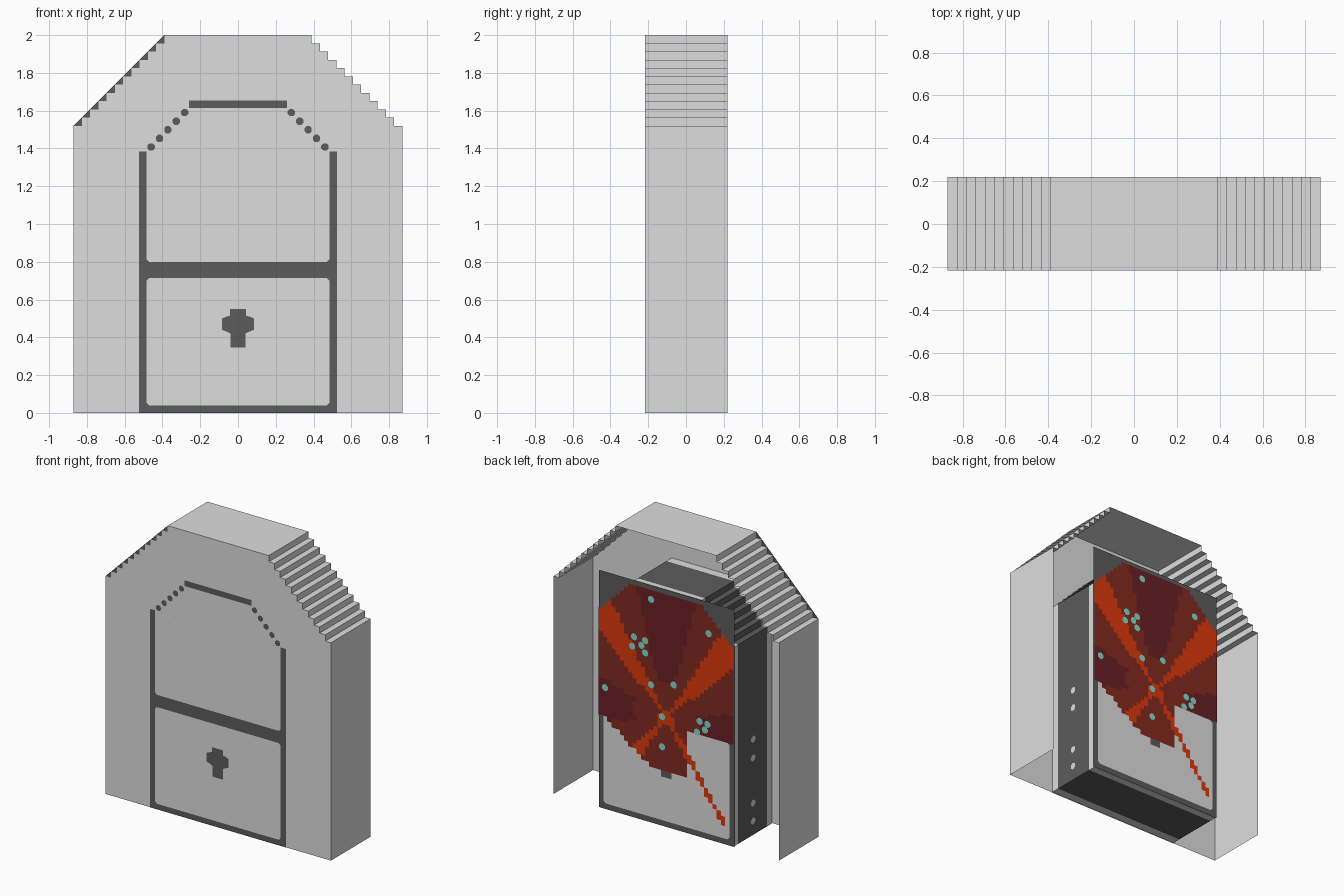
import bpy, math

if "Cube" in bpy.data.objects:
    bpy.data.objects.remove(bpy.data.objects["Cube"])

def material(name, r, g, b):
    m = bpy.data.materials.new(name)
    m.diffuse_color = (r, g, b, 1)
    m.use_nodes = True
    m.node_tree.nodes["Principled BSDF"].inputs["Base Color"].default_value = m.diffuse_color
    return m

LIGHT = material("light stone", .73, .73, .73)
DARK = material("dark iron", .107, .107, .107)
RED = material("brick red", .225, .024, .015)
ORANGE = material("ember orange", .72, .040, .003)
MAROON = material("deep maroon", .145, .014, .018)
TEAL = material("pale teal", .23, .70, .60)

def make(name, verts, faces, mats, idx=None):
    me = bpy.data.meshes.new(name)
    me.from_pydata(verts, [], faces)
    for m in mats:
        me.materials.append(m)
    if idx:
        for p, i in zip(me.polygons, idx):
            p.material_index = i
    me.update()
    ob = bpy.data.objects.new(name, me)
    bpy.context.collection.objects.link(ob)
    return ob

def plates(name, shapes, y, mat):
    """Flat polygons in the x-z plane; given counter-clockwise from the front."""
    verts, faces = [], []
    for pts in shapes:
        pts = pts if y < 0 else pts[::-1]
        faces.append(list(range(len(verts), len(verts) + len(pts))))
        verts += [(x, y, z) for x, z in pts]
    return make(name, verts, faces, [mat])

def rect(x0, z0, x1, z1, c=0.0):
    if not c:
        return [(x0, z0), (x1, z0), (x1, z1), (x0, z1)]
    return [(x0 + c, z0), (x1 - c, z0), (x1, z0 + c), (x1, z1 - c),
            (x1 - c, z1), (x0 + c, z1), (x0, z1 - c), (x0, z0 + c)]

def disc(cx, cz, r, n=8):
    return [(cx + r * math.cos(math.tau * (i + .5) / n),
             cz + r * math.sin(math.tau * (i + .5) / n)) for i in range(n)]

def stepped_arch(w, top_w, h, n):
    """Outline from lower right, up the stepped shoulder, to lower left."""
    s = (w - top_w) / n
    right = [(w, 0)]
    for k in range(n, 0, -1):
        right += [(top_w + k * s, h - k * s), (top_w + (k - 1) * s, h - k * s)]
    right.append((top_w, h))
    return right + [(-x, z) for x, z in reversed(right)]

def extrude(name, prof, ys, mats, idx, closed):
    n = len(prof)
    verts = [(x, y, z) for y in ys for x, z in prof]
    faces, ids = [], []
    for j in range(len(ys) - 1):
        for i in range(n if closed else n - 1):
            k = (i + 1) % n
            faces.append((j * n + i, j * n + k, (j + 1) * n + k, (j + 1) * n + i))
            ids.append(idx[j])
    return make(name, verts, faces, mats, ids)

# Outer shell: front wall plus stepped sides and roof, open behind and below
FRONT = -.218
outer = stepped_arch(.87, .39, 2.0, 11)
plates("front_wall", [outer], FRONT, LIGHT)
extrude("shell_sides_and_roof", outer, [FRONT, .22], [LIGHT], [0], False)

# Dark triangles filling the notches on the left shoulder
s = .48 / 11
plates("left_shoulder_fillers",
       [[(-.39 - k * s, 2 - k * s), (-.39 - (k + 1) * s, 2 - (k + 1) * s),
         (-.39 - k * s, 2 - (k + 1) * s)] for k in range(11)], FRONT, DARK)

# Door box: stepped arch tunnel with light strips at both ends
inner = stepped_arch(.515, .26, 1.645, 6)
extrude("door_box", inner, [-.214, -.155, .16, .213], [LIGHT, DARK], [0, 1, 0], True)

# Bolts on both door sides
verts, faces = [], []
for side in (-1, 1):
    for z in (.67, .54, .225, .10):
        ring = disc(0, z, .024)
        ring = ring if side > 0 else ring[::-1]
        faces.append(list(range(len(verts), len(verts) + len(ring))))
        verts += [(side * .519, y, zz) for y, zz in ring]
make("side_bolts", verts, faces, [LIGHT])

# Lock plate outline, shared by both door faces
lock = [(-.04, .345), (.04, .345), (.04, .42), (.06, .43), (.085, .44), (.085, .50),
        (.06, .51), (.042, .515), (.042, .55), (-.042, .55), (-.042, .515),
        (-.06, .51), (-.085, .50), (-.085, .44), (-.06, .43), (-.04, .42)]
low_panel = rect(-.485, .04, .485, .715, .015)

# Front door
plates("front_door_frame", [rect(-.523, 0, .523, 1.385)], -.2205, DARK)
plates("front_door_panels", [low_panel,
       [(-.47, .80), (.47, .80), (.485, .815), (.485, 1.386), (-.485, 1.386), (-.485, .815)]],
       -.2225, LIGHT)
plates("front_top_bar", [rect(-.26, 1.615, .26, 1.655)], -.2205, DARK)
plates("front_arch_studs", [disc(sx * (.282 + k * .0445), 1.59 - k * .0455, .021)
       for k in range(5) for sx in (-1, 1)], -.2205, DARK)
plates("front_lock", [lock], -.2245, DARK)

# Back door: rectangular dark plate with light panels
plates("back_door_frame", [rect(-.523, 0, .523, 1.655)], .2135, DARK)
plates("back_door_panels", [low_panel,
       [(-.47, .80), (.47, .80), (.485, .815), (.485, 1.38), (.26, 1.61),
        (-.26, 1.61), (-.485, 1.38), (-.485, .815)]], .2155, LIGHT)
plates("back_lock", [lock], .2175, DARK)

# Lower edge of the swirl, which trails off in one thin ray
def in_swirl(x, z):
    if abs(x) + z > 1.89 or z > 1.63:
        return False
    if x < -.15:
        ray = abs(z - (.49 + (x + .2) * 1.42)) < .03 and z > .13
        return z > .70 or ray
    return z > .38 + .7 * max(0, x - .1)

# Swirling panel on the back: small tiles coloured by angle around its centre
tile, cols, rows = .0325, 32, 51
verts, faces, ids = [], [], []
for j in range(rows):
    for i in range(cols):
        x0, z0 = -.52 + i * tile, j * tile
        x, z = x0 + tile / 2, z0 + tile / 2
        if not in_swirl(x, z):
            continue
        r = math.hypot(x, z - .76)
        a = math.degrees(math.atan2(abs(z - .76), abs(x)))
        m = 0
        if abs(a - 51) < 8 or r < .06:
            m = 1
        elif r > .25 and ((a > 75 and z > .76) or a < 17):
            m = 2
        b = len(verts)
        verts += [(x0, .2195, z0), (x0, .2195, z0 + tile),
                  (x0 + tile, .2195, z0 + tile), (x0 + tile, .2195, z0)]
        faces.append((b, b + 1, b + 2, b + 3))
        ids.append(m)
make("swirl_panel", verts, faces, [RED, ORANGE, MAROON], ids)

# Teal sparks scattered on the swirl
sparks = [(.115, 1.56), (.246, 1.264), (.19, 1.22), (.26, 1.195), (.16, 1.175),
          (.16, 1.26), (-.33, 1.44), (.115, .965), (-.06, 1.01), (.47, .85), (.03, .765),
          (.03, .555), (-.26, .81), (-.32, .805), (-.24, .73), (-.30, .76)]
plates("swirl_sparks", [disc(x, z, .025) for x, z in sparks], .2215, TEAL)
